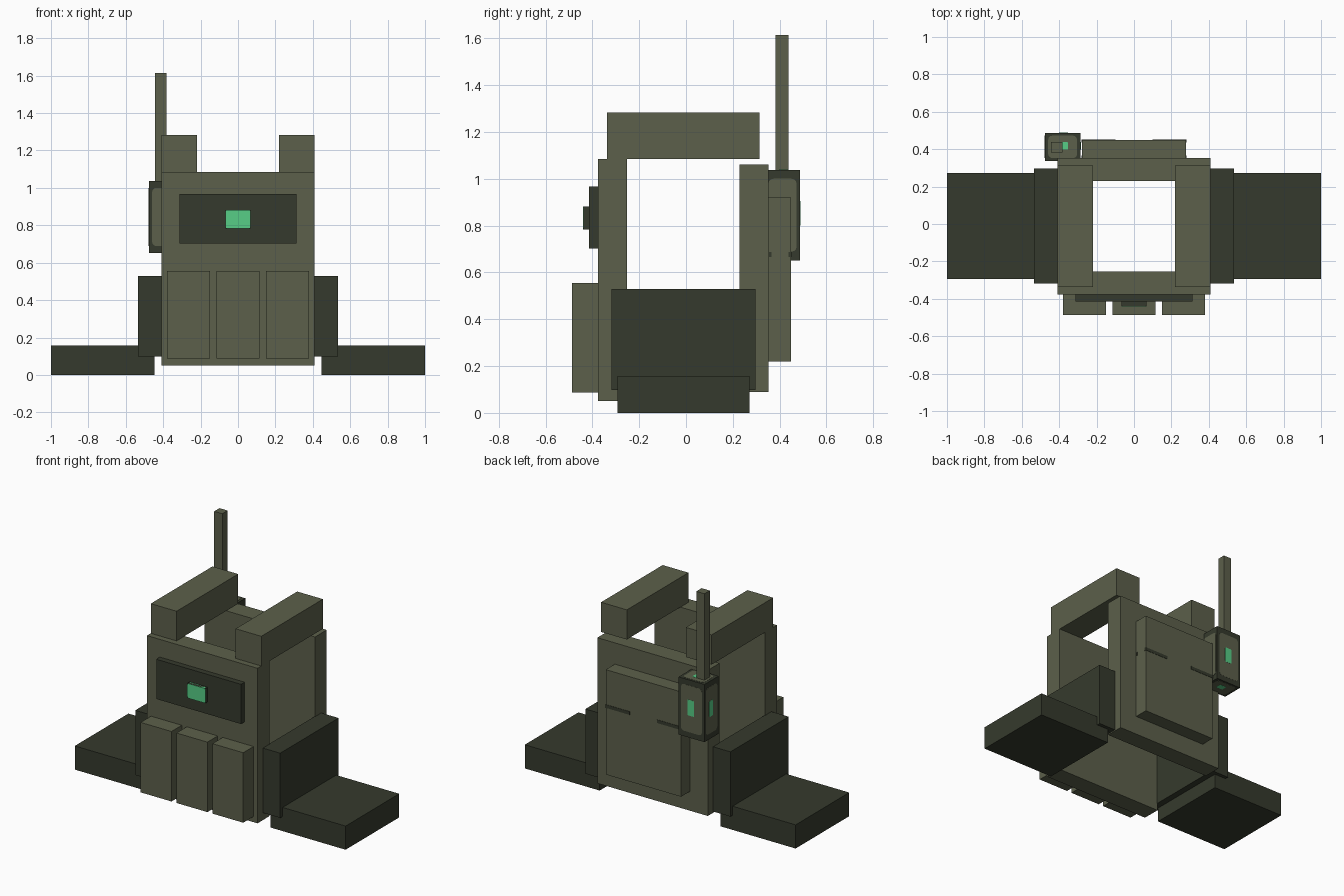
import bpy, bmesh

if "Cube" in bpy.data.objects:
    bpy.data.objects.remove(bpy.data.objects["Cube"], do_unlink=True)


def material(name, rgb):
    m = bpy.data.materials.new(name)
    m.use_nodes = True
    m.diffuse_color = (*rgb, 1)
    bsdf = next(n for n in m.node_tree.nodes if n.type == 'BSDF_PRINCIPLED')
    bsdf.inputs["Base Color"].default_value = (*rgb, 1)
    return m


OLIVE = material("olive cloth", (0.107, 0.117, 0.070))
DARK = material("dark olive", (0.036, 0.042, 0.026))
GREEN = material("glowing green", (0.095, 0.61, 0.24))


def box(name, x, y, z, mat, round_axis=None, radius=0.015):
    """Box from (min, max) ranges; optionally rounds the edges along one axis."""
    bm = bmesh.new()
    bmesh.ops.create_cube(bm, size=1)
    ranges = (x, y, z)
    for v in bm.verts:
        v.co = [(lo + hi) / 2 + c * (hi - lo) for c, (lo, hi) in zip(v.co, ranges)]
    if round_axis is not None:
        edges = [e for e in bm.edges
                 if abs((e.verts[0].co - e.verts[1].co)[round_axis]) > 1e-4]
        bmesh.ops.bevel(bm, geom=edges, offset=radius, segments=3,
                        profile=0.5, affect='EDGES')
    mesh = bpy.data.meshes.new(name)
    bm.to_mesh(mesh)
    bm.free()
    mesh.materials.append(mat)
    ob = bpy.data.objects.new(name, mesh)
    bpy.context.collection.objects.link(ob)
    return ob


def pair(name, x, y, z, mat):
    """Matching boxes on the left (+x) and the right (-x)."""
    box(name + "_left", x, y, z, mat)
    box(name + "_right", (-x[1], -x[0]), y, z, mat)


# Vest plates and shoulder straps
box("front_plate", (-0.408, 0.408), (-0.377, -0.253), (0.05, 1.085), OLIVE)
box("back_plate", (-0.408, 0.408), (0.229, 0.353), (0.09, 1.062), OLIVE)
pair("shoulder_strap", (0.218, 0.408), (-0.337, 0.313), (1.085, 1.283), OLIVE)

# Side panels and the slabs at the base
pair("side_panel", (0.404, 0.535), (-0.319, 0.296), (0.098, 0.53), DARK)
pair("base_slab", (0.447, 1.0), (-0.293, 0.272), (0, 0.158), DARK)

# Front pouches
for label, cx in (("right", -0.265), ("middle", 0), ("left", 0.265)):
    box("pouch_" + label, (cx - 0.114, cx + 0.114), (-0.486, -0.377), (0.088, 0.555), OLIVE)

# Chest panel and badge
box("chest_panel", (-0.313, 0.313), (-0.415, -0.377), (0.702, 0.967), DARK)
box("chest_badge_rim", (-0.067, 0.067), (-0.438, -0.415), (0.784, 0.882), DARK)
box("chest_badge", (-0.067, 0.067), (-0.44, -0.416), (0.784, 0.882), GREEN, 1, 0.01)

# Back pack with painted slits that wrap round its sides
box("back_pack", (-0.278, 0.278), (0.353, 0.449), (0.22, 0.92), OLIVE)
pair("back_slit", (0.1, 0.28), (0.437, 0.451), (0.666, 0.688), DARK)
pair("side_slit", (0.27, 0.28), (0.354, 0.365), (0.666, 0.688), DARK)

# Radio: framed faces with a green light in the middle of each
radio = ((-0.477, -0.286), (0.338, 0.4865), (0.652, 1.037))
light = ((-0.402, -0.352), (0.398, 0.438), (0.8, 0.905))
box("radio_body", *radio, DARK)
for axis, label in enumerate(("side", "back", "top")):
    face, lamp = [], []
    for i, (lo, hi) in enumerate(radio):
        if i == axis:
            face.append((lo - 0.001, hi + 0.001))
            lamp.append((lo - 0.002, hi + 0.002))
        else:
            rim = 0.095 * (hi - lo)
            face.append((lo + rim, hi - rim))
            lamp.append(light[i])
    box("radio_face_" + label, *face, OLIVE, axis, 0.022)
    box("radio_light_" + label, *lamp, GREEN, axis, 0.006)

# Antenna
box("antenna", (-0.443, -0.383), (0.382, 0.438), (1.037, 1.615), OLIVE)
